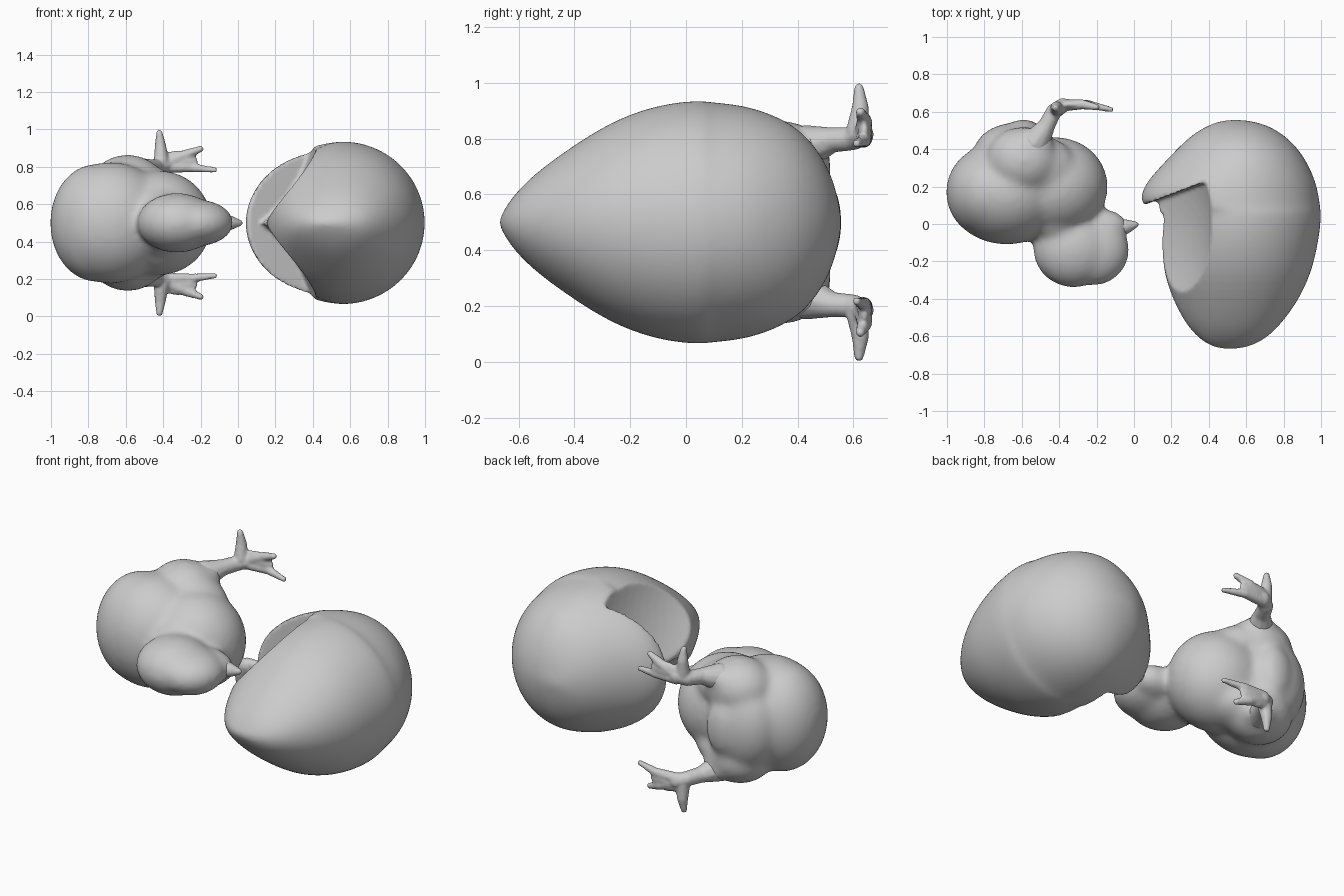
import bpy, bmesh, math
from mathutils import Matrix, Vector

if "Cube" in bpy.data.objects:
    bpy.data.objects.remove(bpy.data.objects["Cube"])

MID = 0.5  # both figures are mirrored about z = 0.5


def add_object(name, me):
    ob = bpy.data.objects.new(name, me)
    bpy.context.collection.objects.link(ob)
    return ob


def add_mesh(name, bm):
    bmesh.ops.recalc_face_normals(bm, faces=bm.faces)
    me = bpy.data.meshes.new(name)
    bm.to_mesh(me)
    bm.free()
    return add_object(name, me)


def unit_ball(level):
    # points and faces of a unit ball, made once and reused
    bm = bmesh.new()
    bmesh.ops.create_icosphere(bm, subdivisions=level, radius=1)
    bm.verts.index_update()
    data = ([v.co.copy() for v in bm.verts],
            [[v.index for v in f.verts] for f in bm.faces])
    bm.free()
    return data


def fuse(ob, voxel, smooth):
    m = ob.modifiers.new("fuse", 'REMESH')
    m.mode, m.voxel_size = 'VOXEL', voxel
    s = ob.modifiers.new("soften", 'SMOOTH')
    s.factor, s.iterations = 0.5, smooth


def bake(ob, angle=50):
    dg = bpy.context.evaluated_depsgraph_get()
    me = bpy.data.meshes.new_from_object(ob.evaluated_get(dg))
    ob.modifiers.clear()
    ob.data = me
    bpy.ops.object.select_all(action='DESELECT')
    ob.select_set(True)
    bpy.context.view_layer.objects.active = ob
    bpy.ops.object.shade_smooth_by_angle(angle=math.radians(angle))


def blob(name, parts, voxel, smooth, level):
    # ellipsoids fused by a voxel remesh, then softened
    pts, tris = unit_ball(level)
    verts, faces = [], []
    for c, r in parts:
        k = len(verts)
        verts += [[c[i] + r[i] * p[i] for i in range(3)] for p in pts]
        faces += [[k + i for i in f] for f in tris]
    me = bpy.data.meshes.new(name)
    me.from_pydata(verts, [], faces)
    ob = add_object(name, me)
    fuse(ob, voxel, smooth)
    bake(ob)


def chain(points, n=6):
    # run of overlapping balls along (x, y, z, radius) points
    out = []
    for a, b in zip(points, points[1:]):
        for i in range(n + 1):
            p = Vector(a).lerp(Vector(b), i / n)
            out.append((p[:3], (p[3],) * 3))
    return out


# egg: rings along y as (y, left x, right x, half height)
RINGS = [(-.66, .43, .60, .03), (-.625, .36, .69, .09), (-.55, .285, .775, .17),
         (-.43, .215, .87, .26), (-.27, .155, .95, .365), (-.12, .145, .985, .42),
         (0, .15, 1.003, .439), (.07, .165, 1.003, .439), (.09, .02, 1.0, .435),
         (.2, .04, .985, .425), (.3, .13, .945, .395), (.4, .225, .885, .345),
         (.48, .31, .80, .255), (.53, .40, .71, .15), (.552, .47, .62, .05)]
SEG = 24
bm = bmesh.new()
loops = []
for y, xl, xr, h in RINGS:
    cx = min(0.56, (xl + xr) / 2 + 0.02)
    ring = []
    for i in range(SEG):
        t = 2 * math.pi * i / SEG
        c = math.cos(t)
        x = cx + (xr - cx) * c if c > 0 else cx - (cx - xl) * abs(c) ** 1.15
        ring.append(bm.verts.new((x, y, MID + h * math.sin(t))))
    loops.append(ring)
for a, b in zip(loops, loops[1:]):
    for i in range(SEG):
        j = (i + 1) % SEG
        bm.faces.new((a[i], a[j], b[j], b[i]))
for ring, tip in ((loops[0], (.51, -.67, MID)), (loops[-1], (.54, .557, MID))):
    v = bm.verts.new(tip)
    for i in range(SEG):
        bm.faces.new((ring[i], ring[(i + 1) % SEG], v))
egg = add_mesh("egg", bm)
egg.modifiers.new("round", 'SUBSURF').levels = 2

# two mirrored scoops hollow the open side, ending at a sharp rim
cutters = []
for side in (1, -1):
    bm = bmesh.new()
    place = (Matrix.Translation((-.26, -.05, MID + .574 * side))
             @ Matrix.Diagonal((.7, 1.0, .7, 1)))
    bmesh.ops.create_icosphere(bm, subdivisions=5, radius=1, matrix=place)
    bmesh.ops.bisect_plane(bm, geom=bm.verts[:] + bm.edges[:] + bm.faces[:],
                           plane_co=(.05, .1, MID), plane_no=(-.38, 1, 0),
                           clear_outer=True)
    bmesh.ops.holes_fill(bm, edges=[e for e in bm.edges if e.is_boundary])
    cut = add_mesh("scoop_cutter", bm)
    cut.hide_render = True
    cutters.append(cut)
    b = egg.modifiers.new("scoop", 'BOOLEAN')
    b.operation, b.solver, b.object = 'DIFFERENCE', 'MANIFOLD', cut
fuse(egg, 0.011, 3)
bake(egg)
for cut in cutters:
    bpy.data.objects.remove(cut)

# chick body, thighs, neck and head fused into one soft form
parts = [((-.68, .17, MID), (.325, .28, .325)),   # back
         ((-.76, .17, MID), (.245, .25, .315)),   # rounded rear
         ((-.42, .2, MID), (.28, .265, .28)),     # breast
         ((-.64, .37, MID), (.22, .17, .27)),     # rump
         ((-.59, .49, MID), (.1, .07, .16)),      # tail
         ((-.42, .02, MID), (.17, .13, .18)),     # neck
         ((-.325, -.13, MID), (.215, .21, .16)),   # head
         ((-.22, -.14, MID), (.195, .19, .125)),  # face
         ((-.17, -.02, MID), (.14, .1, .09))]     # beak base
for s in (1, -1):
    parts.append(((-.59, .34, MID + .2 * s), (.2, .18, .165)))   # thigh
    parts.append(((-.53, .3, MID + .18 * s), (.22, .18, .13)))
    parts.append(((-.53, .43, MID + .27 * s), (.1, .09, .07)))
blob("chick_body", parts, 0.016, 22, 4)

# beak
blob("beak", chain([(-.13, -.03, MID, .065), (-.05, -.015, MID, .042),
                    (.008, -.003, MID, .018)]), 0.008, 2, 2)

# legs and webbed feet
for s, name in ((1, "upper_leg_and_foot"), (-1, "lower_leg_and_foot")):
    limbs = [[(-.53, .43, .27, .08), (-.47, .52, .295, .047),
              (-.43, .6, .30, .043), (-.38, .635, .315, .04)],
             [(-.41, .615, .33, .042), (-.415, .625, .41, .032), (-.42, .62, .482, .018)],
             [(-.38, .635, .32, .035), (-.28, .64, .365, .028), (-.2, .625, .395, .018)],
             [(-.38, .635, .30, .035), (-.25, .64, .295, .026), (-.125, .612, .283, .016)],
             [(-.43, .6, .30, .03), (-.48, .56, .295, .018)]]
    pieces = [((-.32, .64, MID + .328 * s), (.11, .028, .06))]  # web
    for limb in limbs:
        pieces += chain([(x, y, MID + z * s, r) for x, y, z, r in limb])
    blob(name, pieces, 0.009, 2, 2)
